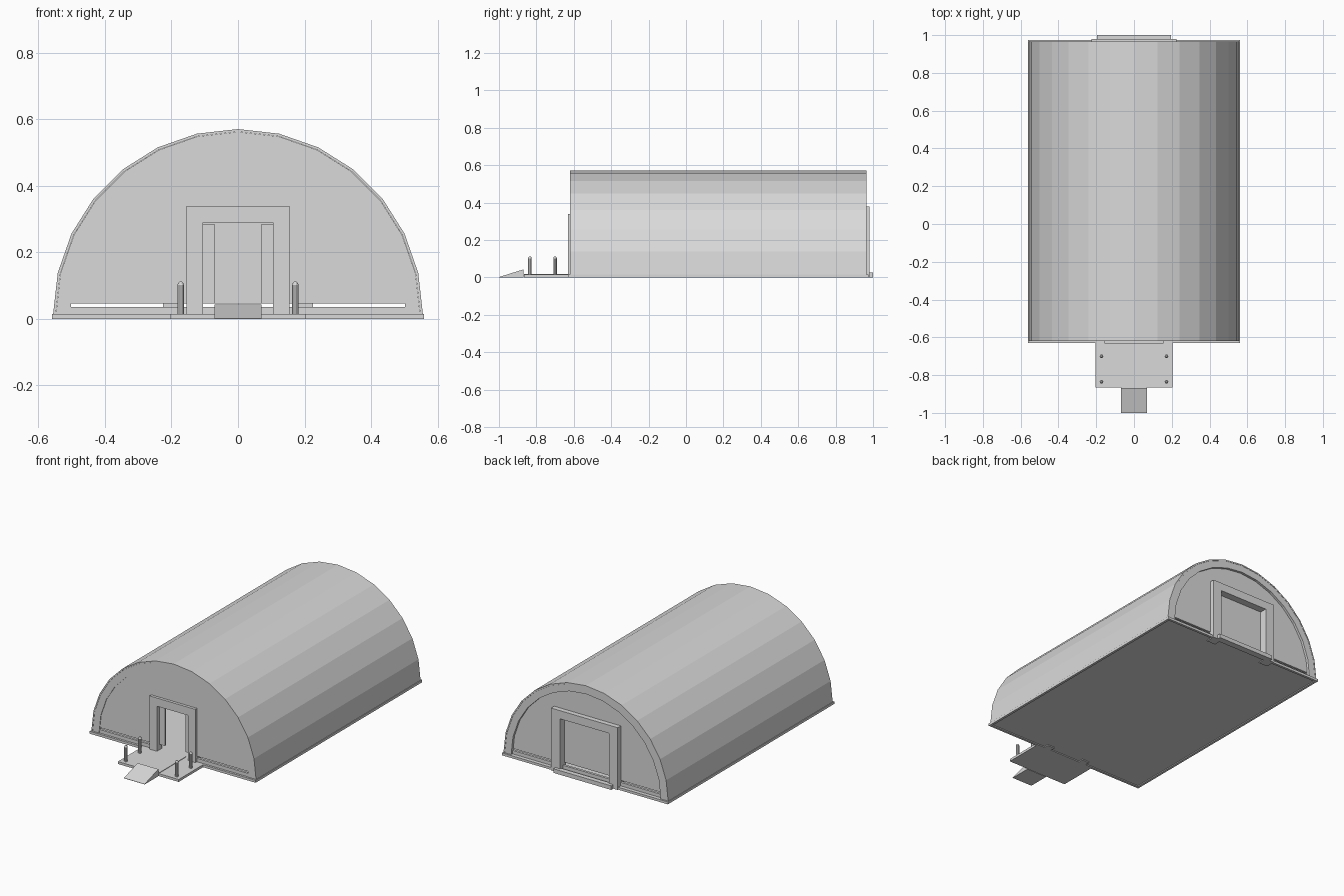
import bpy, bmesh, math
from mathutils import Vector

if "Cube" in bpy.data.objects:
    bpy.data.objects.remove(bpy.data.objects["Cube"])

grey = bpy.data.materials.new("light_grey")
grey.diffuse_color = (0.7, 0.7, 0.7, 1)
grey.use_nodes = True
grey.node_tree.nodes["Principled BSDF"].inputs["Base Color"].default_value = grey.diffuse_color


def finish(name, bm):
    bmesh.ops.recalc_face_normals(bm, faces=bm.faces)
    me = bpy.data.meshes.new(name)
    bm.to_mesh(me)
    bm.free()
    me.materials.append(grey)
    ob = bpy.data.objects.new(name, me)
    bpy.context.collection.objects.link(ob)
    return ob


def box(name, x0, x1, y0, y1, z0, z1):
    bm = bmesh.new()
    bmesh.ops.create_cube(bm, size=1)
    for v in bm.verts:
        v.co = Vector(((x0 + x1) / 2 + v.co.x * (x1 - x0),
                       (y0 + y1) / 2 + v.co.y * (y1 - y0),
                       (z0 + z1) / 2 + v.co.z * (z1 - z0)))
    return finish(name, bm)


def prism(name, pts, y0, y1):
    """Extrude an x/z outline along y."""
    bm = bmesh.new()
    f = bm.faces.new([bm.verts.new((x, y0, z)) for x, z in pts])
    r = bmesh.ops.extrude_face_region(bm, geom=[f])
    vs = [g for g in r["geom"] if isinstance(g, bmesh.types.BMVert)]
    bmesh.ops.translate(bm, verts=vs, vec=(0, y1 - y0, 0))
    return finish(name, bm)


BASE = 0.015
SIDES = 14


def arc(r):
    return [(r * math.cos(math.pi * i / SIDES), BASE + r * math.sin(math.pi * i / SIDES))
            for i in range(SIDES + 1)]


def arch(name, r_out, r_in, y0, y1):
    return prism(name, arc(r_out) + arc(r_in)[::-1], y0, y1)


def end_wall(name, r, door, top, y0, y1):
    low = 0.047
    x = r - 0.004
    pts = [(x, low)] + arc(r)[1:-1] + [(-x, low)]
    pts += [(-door, low), (-door, top), (door, top), (door, low)]
    return prism(name, pts, y0, y1)


def door_frame(name, out, top, inn, inner_top, y0, y1):
    pts = [(out, 0), (out, top), (-out, top), (-out, 0),
           (-inn, 0), (-inn, inner_top), (inn, inner_top), (inn, 0)]
    return prism(name, pts, y0, y1)


# floor plate with a raised rim below its edge
box("floor_plate", -0.55, 0.55, -0.62, 0.965, 0.006, BASE)
for s, side in ((-1, "left"), (1, "right")):
    a, b = sorted((s * 0.545, s * 0.56))
    box(f"base_rim_{side}", a, b, -0.63, 0.975, 0, BASE)
box("base_rim_front", -0.545, 0.545, -0.63, -0.615, 0, BASE)
box("base_rim_back", -0.545, 0.545, 0.96, 0.975, 0, BASE)

# roof skin
arch("roof_skin", 0.556, 0.548, -0.62, 0.966)

# seven arched ribs and the purlins under the skin
for i in range(7):
    y = -0.619 + i * (0.945 + 0.619) / 6
    arch(f"arch_rib_{i + 1}", 0.5475, 0.505, y, y + 0.02)
for i, deg in enumerate((26, 63, 90, 117, 154)):
    a = math.radians(deg)
    x, z = 0.525 * math.cos(a), BASE + 0.525 * math.sin(a)
    box(f"purlin_{i + 1}", x - 0.01, x + 0.01, -0.6, 0.945, z - 0.01, z + 0.01)

# end walls with a low vent slot above the sill
end_wall("front_wall", 0.508, 0.105, 0.29, -0.615, -0.603)
end_wall("back_wall", 0.508, 0.165, 0.33, 0.938, 0.95)
for s, side in ((-1, "left"), (1, "right")):
    a, b = sorted((s * 0.105, s * 0.52))
    box(f"front_sill_{side}", a, b, -0.617, -0.602, BASE, 0.036)
box("back_sill", -0.52, 0.52, 0.937, 0.952, BASE, 0.036)

# front and back door frames
door_frame("front_door_frame", 0.155, 0.34, 0.105, 0.29, -0.632, -0.585)
door_frame("back_door_frame", 0.225, 0.38, 0.165, 0.33, 0.92, 0.98)
box("back_door_panel", -0.165, 0.165, 0.925, 0.935, 0.047, 0.33)
box("back_step", -0.195, 0.195, 0.97, 1.0, 0, 0.025)

# front door leaves slid to each side
for s, side in ((-1, "left"), (1, "right")):
    a, b = sorted((s * 0.07, s * 0.105))
    box(f"front_door_leaf_{side}", a, b, -0.605, -0.595, 0.047, 0.286)

# entrance platform, walkway and ramp
box("entrance_platform", -0.205, 0.205, -0.865, -0.63, 0, BASE)
box("walkway", -0.07, 0.07, -0.87, -0.6, BASE - 0.005, 0.018)
ramp = box("ramp", -0.07, 0.07, -1.0, -0.868, 0, 0.043)
for v in ramp.data.vertices:
    if v.co.y < -0.95 and v.co.z > 0.02:
        v.co.z = 0.002

# round-topped posts on the platform
for sx in (-1, 1):
    for y in (-0.835, -0.70):
        bm = bmesh.new()
        rings = []
        for r, z in ((0.01, 0.01), (0.01, 0.102), (0.008, 0.108), (0.004, 0.112)):
            rings.append([bm.verts.new((sx * 0.172 + r * math.cos(k * math.pi / 5),
                                        y + r * math.sin(k * math.pi / 5), z)) for k in range(10)])
        for a, b in zip(rings, rings[1:]):
            for k in range(10):
                j = (k + 1) % 10
                bm.faces.new((a[k], a[j], b[j], b[k]))
        bm.faces.new(rings[0])
        bm.faces.new(rings[-1])
        finish(f"post_{'left' if sx < 0 else 'right'}_{'front' if y < -0.8 else 'rear'}", bm)
